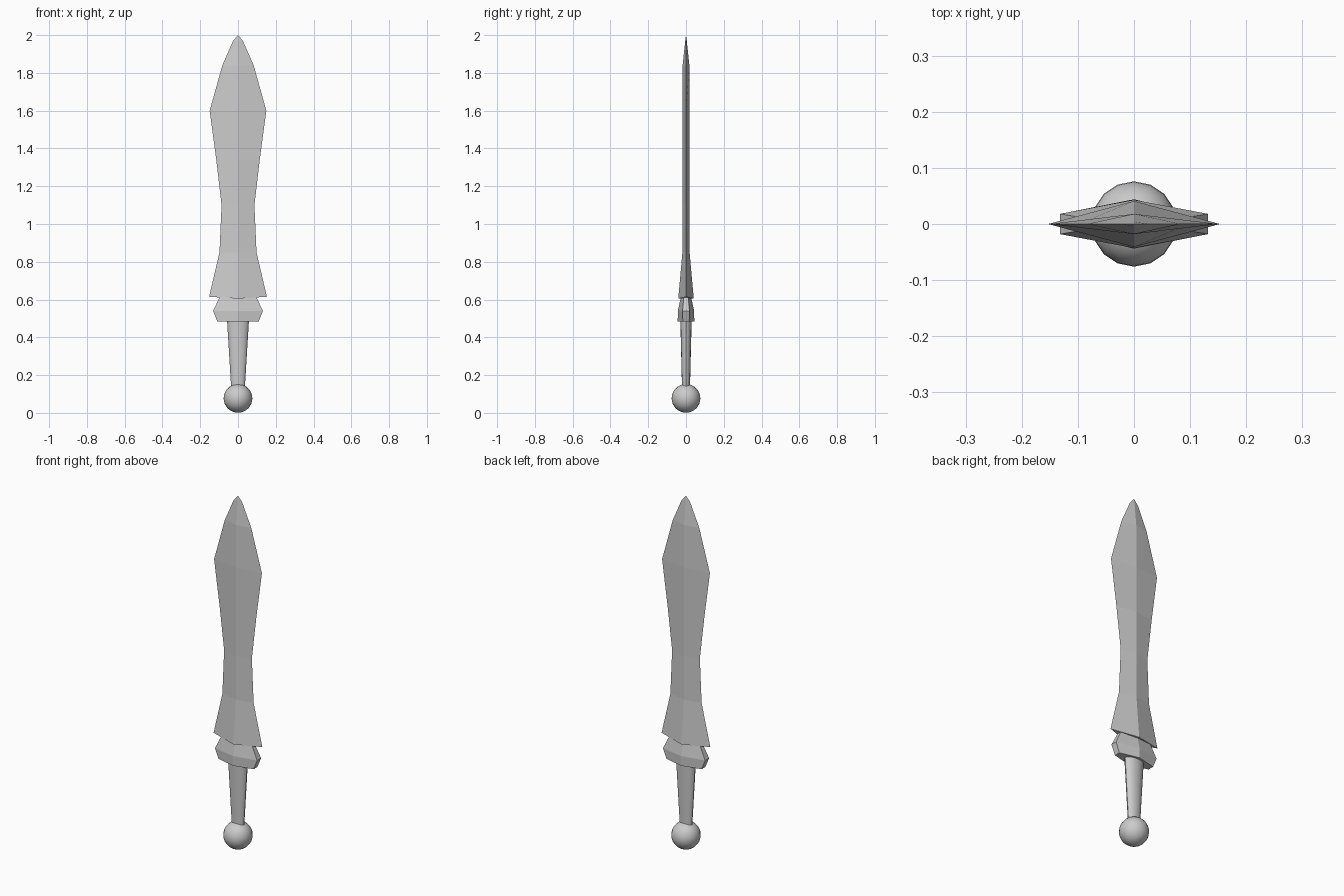
import bpy, bmesh, math

if "Cube" in bpy.data.objects:
    bpy.data.objects.remove(bpy.data.objects["Cube"])


def loft(name, rings, tip=None, smooth=False):
    """Skin a stack of equal-length vertex rings; close with caps or a tip."""
    bm = bmesh.new()
    loops = [[bm.verts.new(p) for p in ring] for ring in rings]
    n = len(loops[0])
    for a, b in zip(loops, loops[1:]):
        for i in range(n):
            j = (i + 1) % n
            bm.faces.new((a[i], a[j], b[j], b[i]))
    bm.faces.new(loops[0][::-1])
    if tip:
        t = bm.verts.new(tip)
        for i in range(n):
            bm.faces.new((loops[-1][i], loops[-1][(i + 1) % n], t))
    else:
        bm.faces.new(loops[-1])
    bmesh.ops.recalc_face_normals(bm, faces=bm.faces)
    return finish(name, bm, smooth)


def finish(name, bm, smooth):
    mesh = bpy.data.meshes.new(name)
    bm.to_mesh(mesh)
    bm.free()
    obj = bpy.data.objects.new(name, mesh)
    bpy.context.collection.objects.link(obj)
    if smooth:
        bpy.ops.object.select_all(action='DESELECT')
        obj.select_set(True)
        bpy.context.view_layer.objects.active = obj
        bpy.ops.object.shade_smooth_by_angle(angle=math.radians(40))
    return obj


def diamond(z, w, d, ridge_z=None):
    r = z if ridge_z is None else ridge_z
    return [(w, 0, z), (0, d, r), (-w, 0, z), (0, -d, r)]


def hexagon(z, w, end, d):
    return [(w, -end, z), (w, end, z), (0, d, z),
            (-w, end, z), (-w, -end, z), (0, -d, z)]


def ellipse(z, w, d, n=16):
    return [(w * math.cos(math.tau * i / n), d * math.sin(math.tau * i / n), z)
            for i in range(n)]


# Pommel ball
bm = bmesh.new()
bmesh.ops.create_uvsphere(bm, u_segments=16, v_segments=16, radius=0.076)
bmesh.ops.translate(bm, verts=bm.verts, vec=(0, 0, 0.077))
finish("pommel", bm, True)

# Tapered oval grip
loft("grip", [ellipse(0.13, 0.036, 0.021), ellipse(0.49, 0.058, 0.03)], smooth=True)

# Faceted guard with blunt ends
loft("guard", [hexagon(0.485, 0.11, 0.017, 0.044),
               hexagon(0.54, 0.132, 0.018, 0.043),
               hexagon(0.615, 0.096, 0.012, 0.027)])

# Leaf-shaped blade with a central ridge: height, half width, half thickness
sections = [(0.85, 0.098, 0.019), (1.10, 0.087, 0.018), (1.34, 0.115, 0.018),
            (1.60, 0.150, 0.018), (1.84, 0.083, 0.018), (1.97, 0.026, 0.004)]
loft("blade", [diamond(0.615, 0.153, 0.041, 0.605)]
     + [diamond(*s) for s in sections], tip=(0, 0, 2.0))
